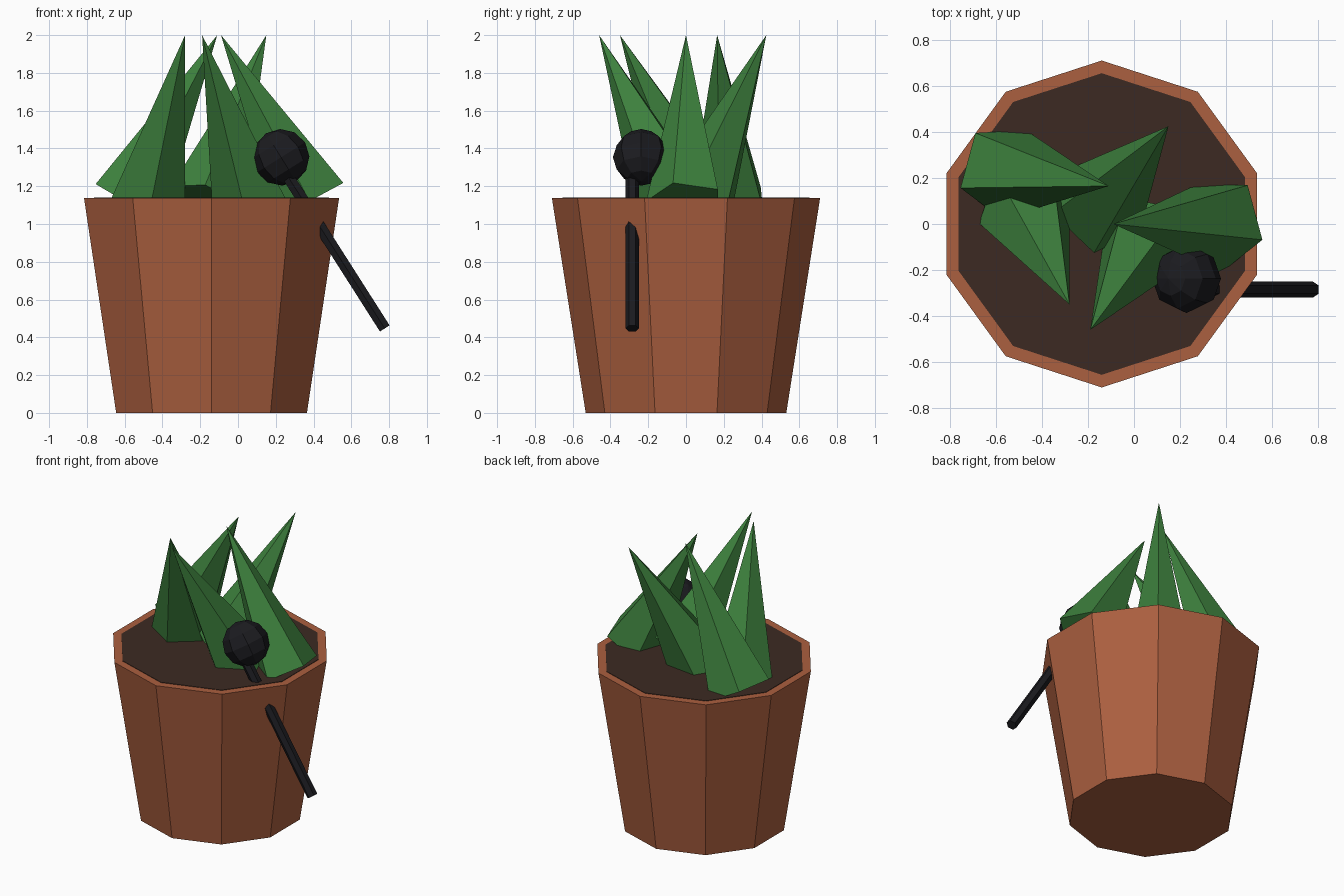
import bpy, bmesh
from math import sin, cos, radians, pi
from mathutils import Vector, Matrix

if "Cube" in bpy.data.objects:
    bpy.data.objects.remove(bpy.data.objects["Cube"])


def material(name, rgb):
    m = bpy.data.materials.new(name)
    m.diffuse_color = (*rgb, 1)
    m.use_nodes = True
    m.node_tree.nodes["Principled BSDF"].inputs["Base Color"].default_value = m.diffuse_color
    return m


CLAY = material("clay", (0.41, 0.115, 0.05))
SOIL = material("soil", (0.045, 0.023, 0.016))
LEAF = material("leaf_green", (0.048, 0.223, 0.048))
DARK = material("dark", (0.011, 0.011, 0.014))


def finish(name, bm, mat):
    bmesh.ops.recalc_face_normals(bm, faces=bm.faces)
    me = bpy.data.meshes.new(name)
    bm.to_mesh(me)
    bm.free()
    me.materials.append(mat)
    ob = bpy.data.objects.new(name, me)
    bpy.context.collection.objects.link(ob)
    return ob


def taper(name, mat, sides, base, tip, r1, r2, u, start):
    """Tapered prism from base to tip; u is the zero-angle direction of the rings."""
    base, tip, u = Vector(base), Vector(tip), Vector(u)
    axis = (tip - base).normalized()
    u = (u - axis * u.dot(axis)).normalized()
    v = axis.cross(u)
    bm = bmesh.new()

    def ring(c, r):
        if r == 0:
            return [bm.verts.new(c)] * sides
        angles = [start + 2 * pi * i / sides for i in range(sides)]
        return [bm.verts.new(c + r * (cos(a) * u + sin(a) * v)) for a in angles]

    low, high = ring(base, r1), ring(tip, r2)
    for i in range(sides):
        j = (i + 1) % sides
        side = [low[i], low[j], high[j], high[i]]
        bm.faces.new(side if r2 else side[:3])
    bm.faces.new(low[::-1])
    if r2:
        bm.faces.new(high)
    return finish(name, bm, mat)


# Ten-sided pot with a soil disc in its top
PX = -0.14
taper("pot", CLAY, 10, (PX, 0, 0), (PX, 0, 1.138), 0.531, 0.71, (0, 1, 0), 0)
taper("soil", SOIL, 10, (PX, 0, 1.10), (PX, 0, 1.141), 0.655, 0.655, (0, 1, 0), 0)

# Five-sided leaves: tip x, tip y, roll in degrees; each turned one radian further
leaves = [(-0.09, 0.0, -19), (-0.19, -0.46, -12), (-0.28, -0.35, 14),
          (-0.11, 0.165, 28), (0.15, 0.425, 33)]
for k, (x, y, roll) in enumerate(leaves):
    out = Vector((cos(k), sin(k), 0))
    tip = Vector((x, y, 2.0))
    base = tip + out * 0.472 - Vector((0, 0, 0.877))
    taper(f"leaf_{k + 1}", LEAF, 5, base, tip, 0.211, 0, out, radians(roll))

# Slanted stick piercing the pot, with a faceted knob on top
taper("stick", DARK, 6, (0.777, -0.285, 0.447), (0.23, -0.285, 1.305),
      0.035, 0.035, (0, 1, 0), 0)
bm = bmesh.new()
bmesh.ops.create_uvsphere(
    bm, u_segments=8, v_segments=6, radius=0.15,
    matrix=Matrix.Translation((0.228, -0.237, 1.353)) @ Matrix.Rotation(radians(-32), 4, 'Y'))
finish("knob", bm, DARK)
